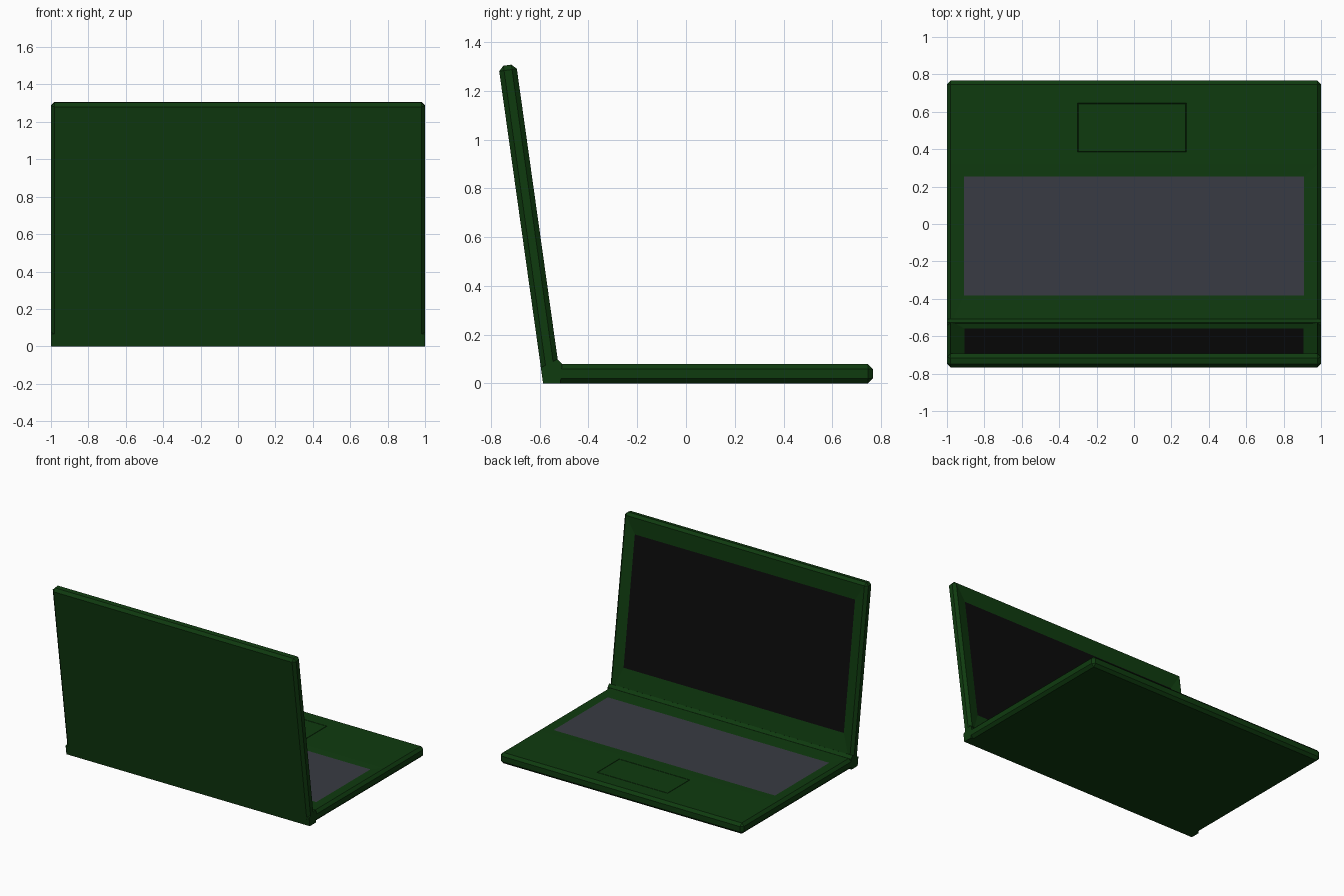
import bpy, bmesh, math
from mathutils import Matrix, Vector

if "Cube" in bpy.data.objects:
    bpy.data.objects.remove(bpy.data.objects["Cube"])


def material(name, rgb):
    m = bpy.data.materials.new(name)
    m.diffuse_color = (*rgb, 1)
    m.use_nodes = True
    m.node_tree.nodes["Principled BSDF"].inputs["Base Color"].default_value = m.diffuse_color
    return m


GREEN = material("dark_green", (0.0048, 0.043, 0.0048))
GREY = material("key_grey", (0.040, 0.044, 0.056))
BLACK = material("screen_black", (0.0033, 0.0033, 0.0033))


def bevelled_box(lo, hi, bevel=0.02):
    bm = bmesh.new()
    bmesh.ops.create_cube(bm, size=1)
    lo, hi = Vector(lo), Vector(hi)
    for v in bm.verts:
        v.co = Vector([lo[i] + (v.co[i] + 0.5) * (hi[i] - lo[i]) for i in range(3)])
    bmesh.ops.bevel(bm, geom=bm.edges[:], offset=bevel, segments=1,
                    profile=0.5, affect='EDGES')
    bm.normal_update()
    return bm


def panel(bm, face, axis, a, b, level, mat=0):
    """Replace a quad by a smaller rectangle at a given level, joined by a sloping frame."""
    u, w = [i for i in range(3) if i != axis]
    mid = face.calc_center_median()
    outer = list(face.verts)
    inner = []
    for v in outer:
        co = Vector((0, 0, 0))
        co[axis] = level
        co[u] = b[0] if v.co[u] > mid[u] else a[0]
        co[w] = b[1] if v.co[w] > mid[w] else a[1]
        inner.append(bm.verts.new(co))
    bm.faces.remove(face)
    for i in range(4):
        j = (i + 1) % 4
        bm.faces.new((outer[i], outer[j], inner[j], inner[i]))
    f = bm.faces.new(inner)
    f.material_index = mat
    return f


def finish(bm, name, mats):
    bmesh.ops.recalc_face_normals(bm, faces=bm.faces[:])
    me = bpy.data.meshes.new(name)
    bm.to_mesh(me)
    bm.free()
    for m in mats:
        me.materials.append(m)
    ob = bpy.data.objects.new(name, me)
    bpy.context.collection.objects.link(ob)
    return ob


# base with keyboard area and touchpad outline
bm = bevelled_box((-1, -0.56, 0), (1, 0.766, 0.08))
bmesh.ops.bisect_plane(bm, geom=bm.verts[:] + bm.edges[:] + bm.faces[:],
                       plane_co=(0, 0.32, 0), plane_no=(0, 1, 0))
bm.normal_update()
tops = sorted((f for f in bm.faces if f.normal.z > 0.99),
              key=lambda f: f.calc_center_median().y)
panel(bm, tops[0], 2, (-0.91, -0.382), (0.91, 0.255), 0.077, 1)
pad = panel(bm, tops[-1], 2, (-0.302, 0.384), (0.280, 0.646), 0.08)
pad = panel(bm, pad, 2, (-0.300, 0.386), (0.278, 0.644), 0.074)
panel(bm, pad, 2, (-0.298, 0.388), (0.276, 0.642), 0.08)
finish(bm, "base", [GREEN, GREY])

# lid with sunken screen, leaning back
bm = bevelled_box((-1, 0, 0.01), (1, 0.073, 1.313))
inside = max((f for f in bm.faces if f.normal.y > 0.99), key=lambda f: f.calc_area())
panel(bm, inside, 1, (-0.905, 0.224), (0.905, 1.173), 0.058, 1)
bm.transform(Matrix.Translation((0, -0.586, 0)) @ Matrix.Rotation(math.radians(8), 4, 'X'))
finish(bm, "lid", [GREEN, BLACK])

# hinge block joining base and lid
bm = bmesh.new()
profile = [(-0.586, 0), (-0.515, 0), (-0.508, 0.08), (-0.527, 0.10), (-0.595, 0.065)]
face = bm.faces.new([bm.verts.new((-1, y, z)) for y, z in profile])
ext = bmesh.ops.extrude_face_region(bm, geom=[face])
bmesh.ops.translate(bm, vec=(2, 0, 0),
                    verts=[g for g in ext["geom"] if isinstance(g, bmesh.types.BMVert)])
finish(bm, "hinge", [GREEN])
